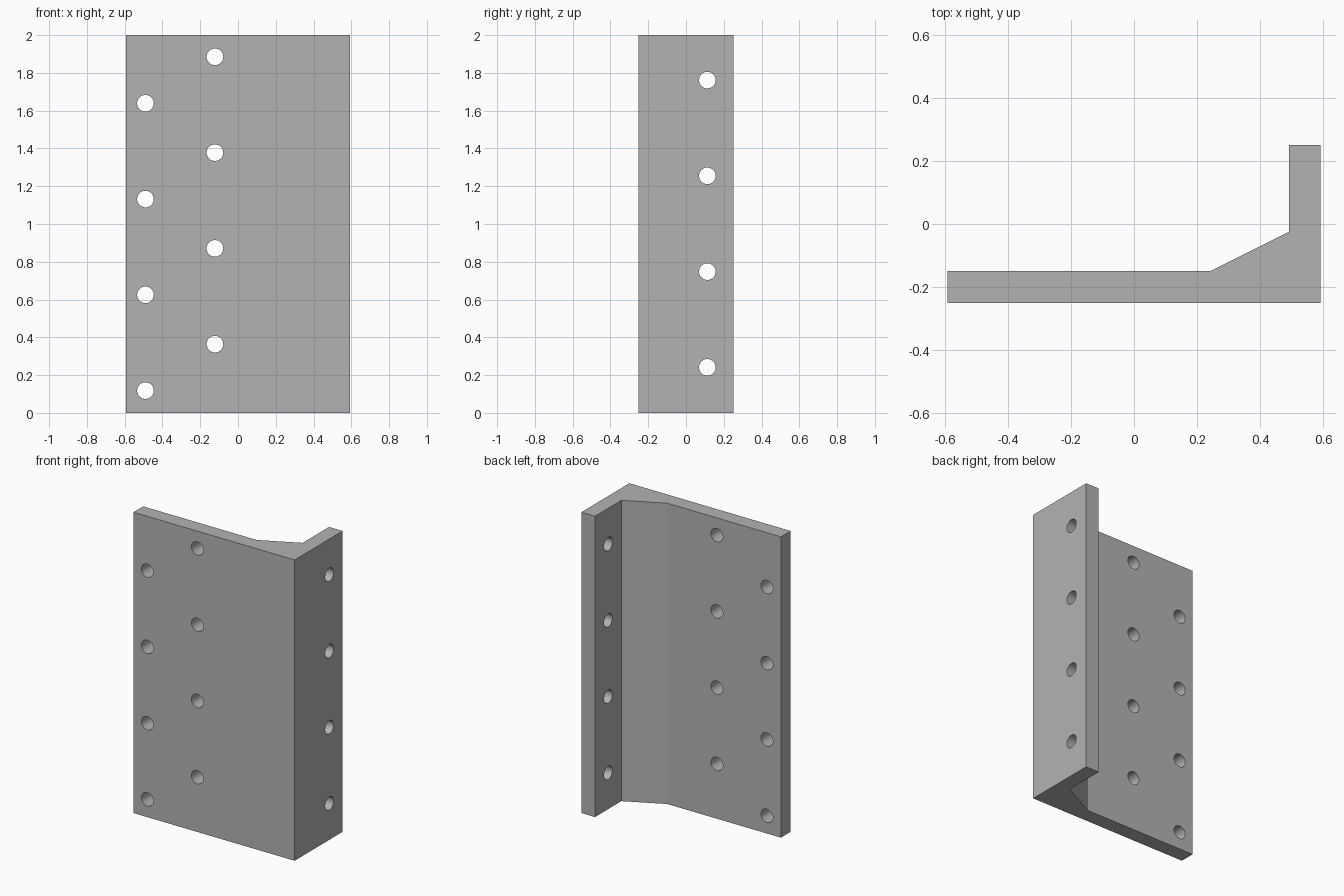
import bpy, bmesh
from math import pi, radians
from mathutils import Matrix

cube = bpy.data.objects.get("Cube")
if cube:
    bpy.data.objects.remove(cube, do_unlink=True)

HEIGHT = 2.0
HOLE_RADIUS = 0.044
PITCH = 0.507

# Plain grey metal
grey = bpy.data.materials.new("grey metal")
grey.use_nodes = True
colour = (0.45, 0.45, 0.45, 1)
grey.diffuse_color = colour
grey.node_tree.nodes["Principled BSDF"].inputs["Base Color"].default_value = colour


def make_object(name, bm):
    bmesh.ops.recalc_face_normals(bm, faces=bm.faces)
    mesh = bpy.data.meshes.new(name)
    bm.to_mesh(mesh)
    bm.free()
    mesh.materials.append(grey)
    obj = bpy.data.objects.new(name, mesh)
    bpy.context.collection.objects.link(obj)
    return obj


# Angle bracket: L profile with a sloped inner corner, extruded upwards
profile = [(-0.593, -0.252), (0.593, -0.252), (0.593, 0.252),
           (0.493, 0.252), (0.493, -0.025), (0.243, -0.15), (-0.593, -0.15)]
bm = bmesh.new()
base = bm.faces.new([bm.verts.new((x, y, 0)) for x, y in profile])
top = bmesh.ops.extrude_face_region(bm, geom=[base])["geom"]
bmesh.ops.translate(bm, vec=(0, 0, HEIGHT),
                    verts=[v for v in top if isinstance(v, bmesh.types.BMVert)])
bracket = make_object("angle_bracket", bm)

# Bolt hole cutters: two staggered columns in the wide plate, one in the flange
columns = [(-0.49, -0.2, 0.118, "X"), (-0.122, -0.2, 0.364, "X"),
           (0.543, 0.113, 0.241, "Y")]
bm = bmesh.new()
for x, y, first_z, axis in columns:
    for i in range(4):
        place = Matrix.Translation((x, y, first_z + i * PITCH))
        bmesh.ops.create_cone(bm, cap_ends=True, segments=48, depth=0.2,
                              radius1=HOLE_RADIUS, radius2=HOLE_RADIUS,
                              matrix=place @ Matrix.Rotation(pi / 2, 4, axis))
cutter = make_object("bolt_hole_cutter", bm)
cutter.hide_render = True

# Cut the holes and keep the plate edges crisp
cut = bracket.modifiers.new("bolt holes", "BOOLEAN")
cut.operation = "DIFFERENCE"
cut.solver = "EXACT"
cut.object = cutter
bpy.ops.object.select_all(action="DESELECT")
bracket.select_set(True)
bpy.context.view_layer.objects.active = bracket
bpy.ops.object.modifier_apply(modifier=cut.name)
bpy.data.objects.remove(cutter, do_unlink=True)
bpy.ops.object.shade_smooth_by_angle(angle=radians(20))
